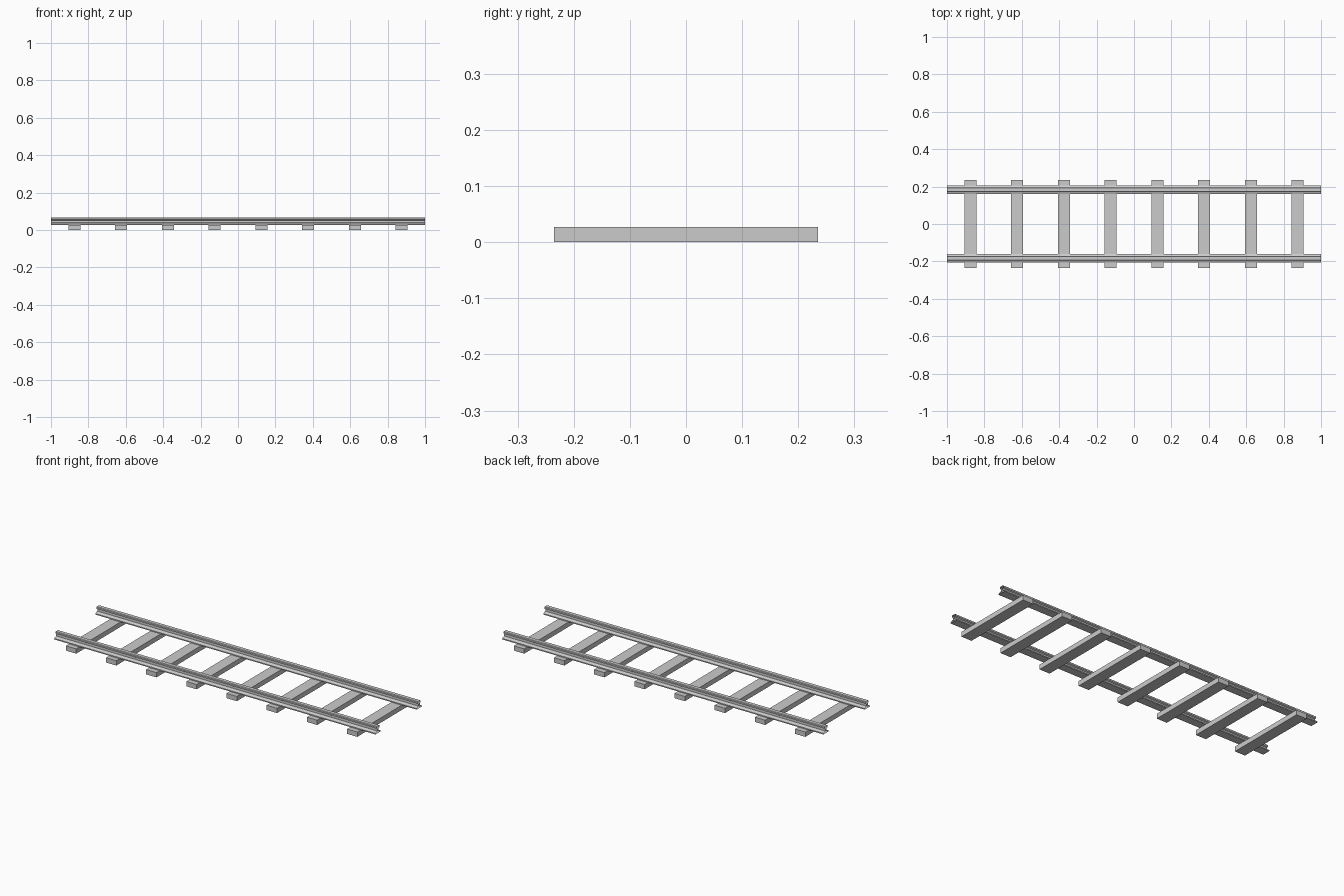
import bpy, bmesh

if "Cube" in bpy.data.objects:
    bpy.data.objects.remove(bpy.data.objects["Cube"])

SLEEPER_TOP = 0.027
RAIL_Y = 0.183

# half of the rail cross-section: (half width, height), foot to head
HALF = [(0.023, 0.027), (0.023, 0.033), (0.006, 0.040), (0.006, 0.052),
        (0.013, 0.056), (0.013, 0.064), (0.010, 0.067)]


def make_object(name, bm):
    bmesh.ops.recalc_face_normals(bm, faces=bm.faces)
    mesh = bpy.data.meshes.new(name)
    bm.to_mesh(mesh)
    bm.free()
    ob = bpy.data.objects.new(name, mesh)
    bpy.context.collection.objects.link(ob)
    return ob


def rail(name, y):
    # open-ended extrusion of the I-shaped profile along x
    profile = HALF + [(-w, z) for w, z in reversed(HALF)]
    bm = bmesh.new()
    a, b = [[bm.verts.new((x, y + w, z)) for w, z in profile] for x in (-1, 1)]
    n = len(profile)
    for i in range(n):
        j = (i + 1) % n
        bm.faces.new((a[i], b[i], b[j], a[j]))
    bmesh.ops.recalc_face_normals(bm, faces=bm.faces)
    return make_object(name, bm)


def sleeper(name, x):
    bm = bmesh.new()
    bmesh.ops.create_cube(bm, size=1)
    bmesh.ops.scale(bm, vec=(0.064, 0.47, SLEEPER_TOP), verts=bm.verts)
    bmesh.ops.translate(bm, vec=(x, 0, SLEEPER_TOP / 2), verts=bm.verts)
    return make_object(name, bm)


# two rails
rail("rail_front", -RAIL_Y)
rail("rail_back", RAIL_Y)

# eight evenly spaced sleepers
for i in range(8):
    sleeper(f"sleeper_{i + 1}", -0.875 + 0.25 * i)
